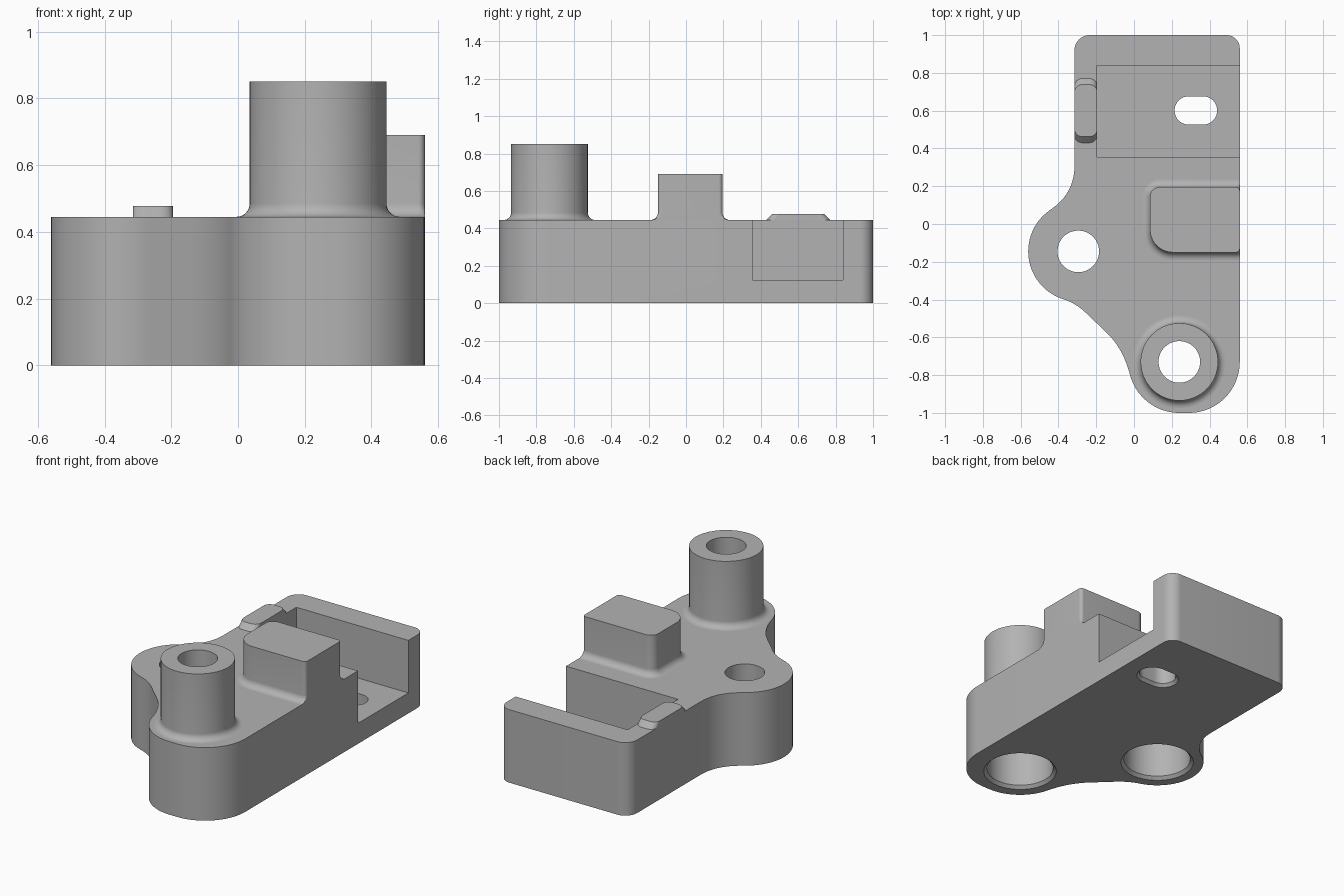
import bpy, bmesh
from math import sin, cos, radians
from mathutils import Vector

cube = bpy.data.objects.get("Cube")
if cube:
    bpy.data.objects.remove(cube)

grey = bpy.data.materials.new("plain grey")
grey.use_nodes = True
grey.diffuse_color = (0.45, 0.45, 0.45, 1)
grey.node_tree.nodes["Principled BSDF"].inputs["Base Color"].default_value = grey.diffuse_color

DECK, EDGE, CHAMFER, FILLET = 0.445, 0.56, 0.018, 0.04
LUG = (-0.295, -0.145)
POST = (0.24, -0.73)


def arc(cx, cy, r, start, end, n=12):
    angles = [radians(start + (end - start) * i / n) for i in range(n + 1)]
    return [(cx + r * cos(a), cy + r * sin(a)) for a in angles]


def circle(centre, r, n=64):
    return arc(*centre, r, 0, 360, n)[:-1]


def curve(a, b, c, n=12):
    """Quadratic curve from a to c, pulled towards b."""
    a, b, c = Vector(a), Vector(b), Vector(c)
    return [tuple(a.lerp(b, i / n).lerp(b.lerp(c, i / n), i / n)) for i in range(n + 1)]


def rounded(x0, x1, y0, y1, radii, grow=0.0):
    """Rounded rectangle; radii run back right, back left, front left, front right."""
    pts = []
    for i, r in enumerate(radii):
        cx = x1 - r if i in (0, 3) else x0 + r
        cy = y1 - r if i < 2 else y0 + r
        pts += arc(cx, cy, r + grow, 90 * i, 90 * i + 90, 10)
    return pts


def loft(name, rings, caps=(True, True), bevel_bottom=0.0):
    """Skin a list of (outline, height) rings."""
    bm = bmesh.new()
    loops = [[bm.verts.new((x, y, z)) for x, y in pts] for pts, z in rings]
    for lo, hi in zip(loops, loops[1:]):
        for i in range(len(lo)):
            bm.faces.new((lo[i - 1], lo[i], hi[i], hi[i - 1]))
    if caps[0]:
        base = bm.faces.new(loops[0][::-1])
    if caps[1]:
        bm.faces.new(loops[-1])
    if bevel_bottom:
        bmesh.ops.bevel(bm, geom=list(base.edges), offset=bevel_bottom,
                        segments=1, affect='EDGES')
    bmesh.ops.remove_doubles(bm, verts=bm.verts[:], dist=1e-5)
    mesh = bpy.data.meshes.new(name)
    bm.to_mesh(mesh)
    bm.free()
    mesh.materials.append(grey)
    obj = bpy.data.objects.new(name, mesh)
    bpy.context.collection.objects.link(obj)
    return obj


def activate(obj):
    bpy.ops.object.select_all(action='DESELECT')
    obj.select_set(True)
    bpy.context.view_layer.objects.active = obj


def cut(target, cutter):
    cutter.hide_render = True
    mod = target.modifiers.new("cut", 'BOOLEAN')
    mod.operation, mod.solver, mod.object = 'DIFFERENCE', 'EXACT', cutter
    activate(target)
    bpy.ops.object.modifier_apply(modifier=mod.name)
    bpy.data.objects.remove(cutter)


def fillet_steps(n=8):
    """Offsets and heights of the cove at the foot of a raised part."""
    for i in range(n + 1):
        a = radians(90 * i / n)
        yield FILLET * (1 - sin(a)), DECK + FILLET * (1 - cos(a))


# Base plate outline: square back, round lug at the right, rounded nose
outline = (
    arc(0.49, 0.93, 0.07, 0, 90)
    + arc(-0.235, 0.92, 0.08, 90, 180)
    + curve((-0.315, 0.31), (-0.315, 0.16), (-0.443, 0.075))
    + arc(*LUG, 0.265, 126, 250, 32)
    + curve((-0.377, -0.397), (-0.305, -0.42), (-0.25, -0.475))
    + curve((-0.14, -0.58), (-0.055, -0.665), (-0.021, -0.80))
    + arc(*POST, 0.27, 197, 270, 18)
    + arc(0.29, -0.73, 0.27, 270, 360, 20)
)
body = loft("base_plate", [(outline, 0), (outline, DECK)], bevel_bottom=CHAMFER)

# Counterbored holes under the lug and the post
for centre in (LUG, POST):
    steps = [(0.208, -0.1), (0.208, 0), (0.19, CHAMFER), (0.19, 0.32), (0.11, 0.32), (0.11, 0.6)]
    cut(body, loft("bore_cutter", [(circle(centre, r), z) for r, z in steps]))

# Open-sided pocket and the slot through its floor
pocket = [(-0.195, 0.355), (1, 0.355), (1, 0.84), (-0.195, 0.84)]
cut(body, loft("pocket_cutter", [(pocket, 0.125), (pocket, 1)]))
slot = [(rounded(0.215, 0.44, 0.526, 0.676, [0.0745] * 4, grow), z)
        for grow, z in ((0.016, -0.1), (0.016, 0), (0, CHAMFER), (0, 0.3))]
cut(body, loft("slot_cutter", slot))

# Hollow post with a coved foot
rings = [(circle(POST, 0.205 + d), z) for d, z in fillet_steps()]
rings += [(circle(POST, 0.205), 0.85), (circle(POST, 0.11), 0.85), (circle(POST, 0.11), DECK)]
post = loft("hollow_post", rings, caps=(False, False))


# Stop block, flush with the left side of the plate
def block_ring(grow):
    pts = rounded(0.085, EDGE, -0.15, 0.195, (0.02, 0.05, 0.12, 0.02), grow)
    return [(min(x, EDGE), y) for x, y in pts]


rings = [(block_ring(d), z) for d, z in fillet_steps()] + [(block_ring(0), 0.69)]
block = loft("stop_block", rings, caps=(False, True))

# Small ramped catch on the pocket wall
corner = [0.04] * 4
catch = loft("wall_catch", [
    (rounded(-0.315, -0.195, 0.43, 0.77, corner), DECK),
    (rounded(-0.315, -0.195, 0.463, 0.738, corner), 0.478),
], caps=(False, True))

for obj in (body, post, block, catch):
    activate(obj)
    bpy.ops.object.shade_smooth_by_angle(angle=radians(30))
